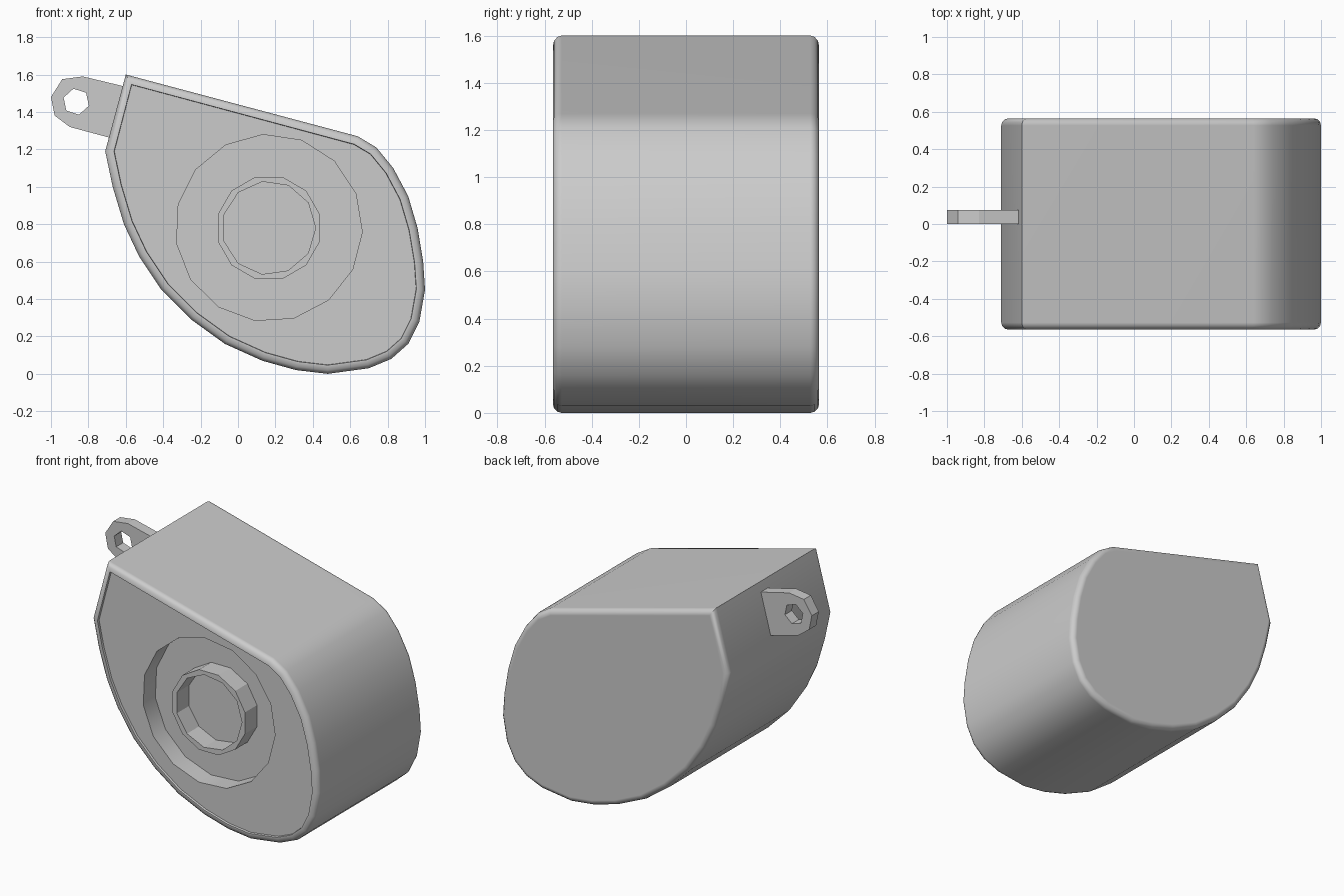
import bpy, bmesh, math
from mathutils import Vector

if "Cube" in bpy.data.objects:
    bpy.data.objects.remove(bpy.data.objects["Cube"])

grey = bpy.data.materials.new("plain grey")
grey.use_nodes = True
grey.diffuse_color = (0.6, 0.6, 0.6, 1)
grey.node_tree.nodes["Principled BSDF"].inputs["Base Color"].default_value = (0.6, 0.6, 0.6, 1)

HALF = 0.565
LIP = 0.015
DEPTH = 0.13
FACE_Y = -HALF + LIP
HUB = (0.165, 0.78)


def circle(centre, radius, sides, start):
    """Regular polygon in the x-z plane."""
    turn = [math.radians(start) + math.tau * i / sides for i in range(sides)]
    return [(centre[0] + radius * math.cos(a), centre[1] + radius * math.sin(a)) for a in turn]


def prism(name, outline, y0, y1, finish=None):
    """Extrude an x-z outline along y."""
    bm = bmesh.new()
    base = bm.faces.new([bm.verts.new((x, y0, z)) for x, z in outline])
    moved = bmesh.ops.extrude_face_region(bm, geom=[base], use_keep_orig=True)["geom"]
    bmesh.ops.translate(bm, vec=(0, y1 - y0, 0),
                        verts=[g for g in moved if isinstance(g, bmesh.types.BMVert)])
    bmesh.ops.recalc_face_normals(bm, faces=bm.faces[:])
    if finish:
        finish(bm)
    mesh = bpy.data.meshes.new(name)
    bm.to_mesh(mesh)
    bm.free()
    mesh.materials.append(grey)
    obj = bpy.data.objects.new(name, mesh)
    bpy.context.collection.objects.link(obj)
    return obj


def select(obj):
    bpy.ops.object.select_all(action="DESELECT")
    obj.select_set(True)
    bpy.context.view_layer.objects.active = obj


def cut(obj, outline, y0, y1):
    """Subtract a prism from an object."""
    cutter = prism("cutter", outline, y0, y1)
    cutter.hide_render = True
    mod = obj.modifiers.new("cut", "BOOLEAN")
    mod.operation, mod.solver, mod.object = "DIFFERENCE", "EXACT", cutter
    select(obj)
    bpy.ops.object.modifier_apply(modifier=mod.name)
    bpy.data.objects.remove(cutter)


def round_case(bm):
    """Round both rims and sink the front panel behind a thin lip."""
    rims = [e for e in bm.edges if abs(e.verts[0].co.y - e.verts[1].co.y) < 1e-5]
    bmesh.ops.bevel(bm, geom=rims, offset=0.038, segments=3, profile=0.5, affect="EDGES")
    bm.normal_update()
    front = min(bm.faces, key=lambda f: f.normal.y * f.calc_area())
    bmesh.ops.inset_region(bm, faces=[front], thickness=0.008)
    bmesh.ops.inset_region(bm, faces=[front], thickness=0.002)
    bmesh.ops.translate(bm, vec=(0, LIP, 0), verts=front.verts[:])


# Case: teardrop body with a straight sloping top
case_outline = [
    (-0.60, 1.60), (0.64, 1.27), (0.74, 1.21), (0.83, 1.10), (0.91, 0.95),
    (0.96, 0.78), (0.99, 0.60), (1.00, 0.45), (0.97, 0.28), (0.91, 0.16),
    (0.82, 0.08), (0.70, 0.03), (0.48, 0.00), (0.31, 0.02), (0.13, 0.07),
    (-0.07, 0.16), (-0.25, 0.29), (-0.41, 0.45), (-0.53, 0.63), (-0.61, 0.80),
    (-0.67, 1.00), (-0.71, 1.19)]
case = prism("case", case_outline, -HALF, HALF, round_case)

# Round well sunk into the front panel
cut(case, circle(HUB, 0.50, 15, 93.5), -HALF - 0.1, FACE_Y + DEPTH)
select(case)
bpy.ops.object.shade_smooth_by_angle(angle=math.radians(35))
weighted = case.modifiers.new("weighted normals", "WEIGHTED_NORMAL")
weighted.keep_sharp = True

# Raised hub ring standing in the well
hub = prism("hub_ring", circle(HUB, 0.282, 12, 15), FACE_Y, FACE_Y + DEPTH + 0.01)
cut(hub, circle(HUB, 0.25, 11, 98), FACE_Y - 0.1, FACE_Y + DEPTH + 0.1)

# Hanging tab with a hexagonal eyelet
tab_outline = [
    (-0.58, 1.53), (-0.83, 1.59), (-0.94, 1.575), (-1.00, 1.48),
    (-0.98, 1.38), (-0.90, 1.32), (-0.64, 1.25)]
tab = prism("hanging_tab", tab_outline, 0.0, 0.075)
cut(tab, circle((-0.865, 1.455), 0.071, 6, 102), -0.1, 0.2)
